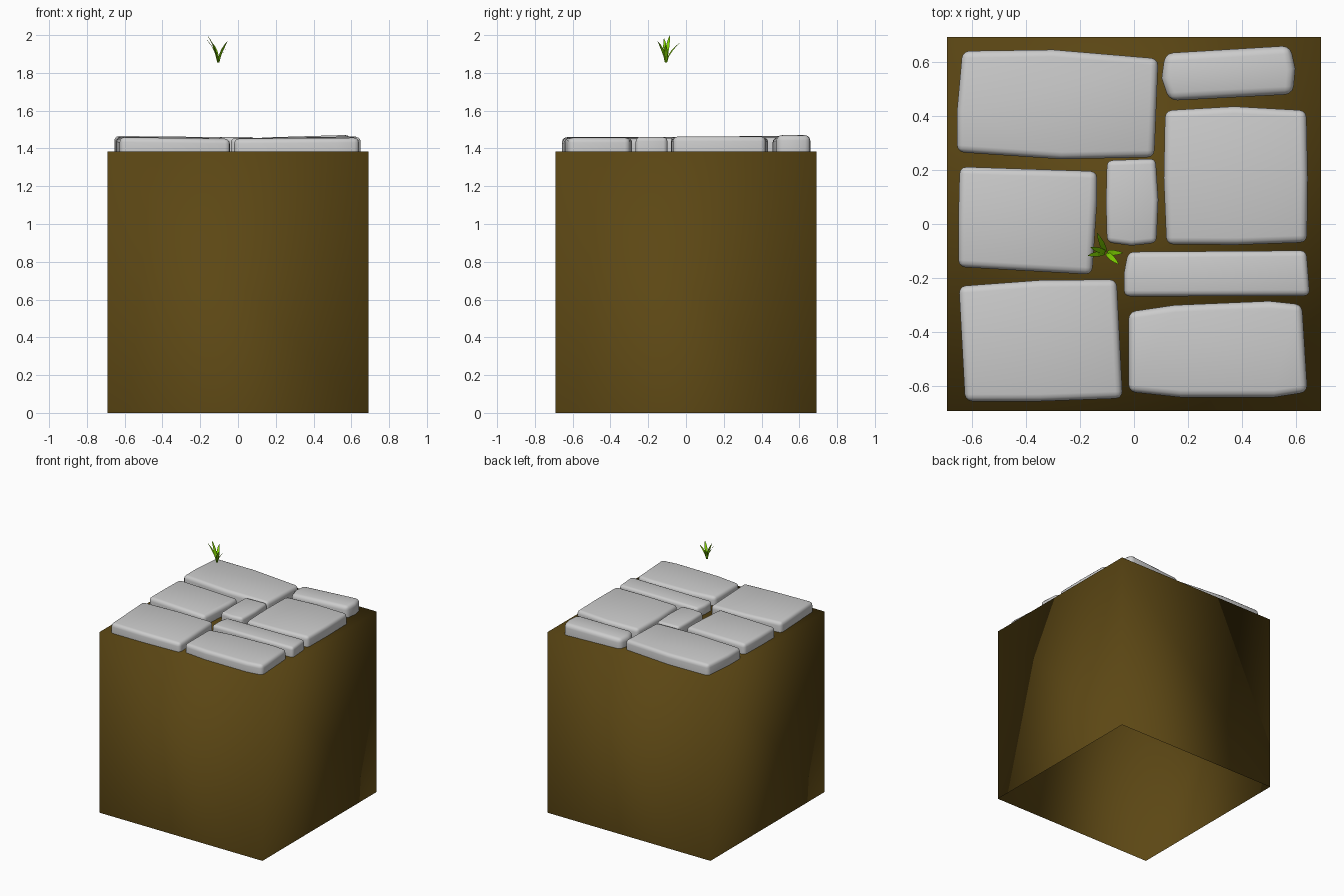
import bpy, bmesh, math
from mathutils import Vector

if "Cube" in bpy.data.objects:
    bpy.data.objects.remove(bpy.data.objects["Cube"])

TOP = 1.385   # top of the earth block


def material(name, rgb):
    m = bpy.data.materials.new(name)
    m.diffuse_color = (*rgb, 1)
    m.use_nodes = True
    m.node_tree.nodes["Principled BSDF"].inputs["Base Color"].default_value = m.diffuse_color
    return m


def add_object(name, bm, mat=None):
    me = bpy.data.meshes.new(name)
    bm.to_mesh(me)
    bm.free()
    ob = bpy.data.objects.new(name, me)
    bpy.context.collection.objects.link(ob)
    if mat:
        me.materials.append(mat)
    return ob


def smooth(ob, angle):
    bpy.ops.object.select_all(action='DESELECT')
    ob.select_set(True)
    bpy.context.view_layer.objects.active = ob
    bpy.ops.object.shade_smooth_by_angle(angle=math.radians(angle))


# Earth block: smooth-shaded cube, open at the bottom
bm = bmesh.new()
bmesh.ops.create_cube(bm, size=1)
for v in bm.verts:
    v.co = Vector((v.co.x * 1.384, v.co.y * 1.384, (v.co.z + 0.5) * TOP))
bottom = [f for f in bm.faces if f.calc_center_median().z < 0.01]
bmesh.ops.delete(bm, geom=bottom, context='FACES')
for f in bm.faces:
    f.smooth = True
add_object("earth_block", bm, material("earth", (0.107, 0.063, 0.007)))


def stone(name, outline, z_left, z_right, bevel=0.026):
    """Extruded slab with a tilted top, rounded upper rim and rounded corners."""
    bm = bmesh.new()
    x0, x1 = min(p[0] for p in outline), max(p[0] for p in outline)
    low = [bm.verts.new((x, y, TOP)) for x, y in outline]
    high = [bm.verts.new((x, y, z_left + (z_right - z_left) * (x - x0) / (x1 - x0)))
            for x, y in outline]
    n = len(outline)
    bm.faces.new(low)
    bm.faces.new(high)
    for i in range(n):
        j = (i + 1) % n
        bm.faces.new((low[i], low[j], high[j], high[i]))
    bmesh.ops.recalc_face_normals(bm, faces=bm.faces)
    rim = [e for e in bm.edges if not all(v in low for v in e.verts)
           and e.calc_face_angle(0) > math.radians(35)]
    bmesh.ops.bevel(bm, geom=rim, offset=bevel, segments=3, profile=0.5,
                    affect='EDGES', clamp_overlap=True)
    smooth(add_object(name, bm), 40)


# Paving stones: outline, top height at the left and right ends
stone("stone_back_left", [(-.635, .64), (-.3, .645), (.09, .612), (.075, .247),
                          (-.27, .24), (-.655, .266), (-.655, .42)], 1.466, 1.458)
stone("stone_back_right", [(.115, .632), (.578, .66), (.597, .575), (.588, .48),
                           (.13, .456), (.102, .54)], 1.457, 1.472, 0.03)
stone("stone_right", [(.115, .42), (.37, .435), (.638, .42), (.643, .17), (.64, -.068),
                      (.38, -.077), (.12, -.076), (.11, .17)], 1.455, 1.464)
stone("stone_left", [(-.645, .212), (-.136, .195), (-.136, .09), (-.155, -.187),
                     (-.65, -.159), (-.65, .02)], 1.462, 1.456)
stone("stone_middle", [(-.1, .235), (.08, .242), (.09, .09), (.083, -.07),
                       (-.01, -.08), (-.1, -.068), (-.104, .08)], 1.46, 1.46, 0.02)
stone("stone_strip", [(-.022, -.103), (.638, -.098), (.651, -.266), (-.037, -.268),
                      (-.037, -.18)], 1.455, 1.46, 0.022)
stone("stone_front_left", [(-.648, -.23), (-.35, -.208), (-.064, -.205), (-.042, -.645),
                           (-.35, -.656), (-.625, -.656)], 1.46, 1.451)
stone("stone_front_right", [(-.02, -.325), (.15, -.3), (.5, -.285), (.622, -.298), (.642, -.622),
                            (.52, -.641), (.17, -.641), (-.02, -.621)], 1.452, 1.457)

# Floating grass tuft: curved tapering blades from a shared root, facing outward
bm = bmesh.new()
root = Vector((-.104, -.106, 1.855))
tips = [(-.137, -.032, 1.96), (-.173, -.117, 1.985), (-.163, -.085, 2.0),
        (-.055, -.15, 1.968), (-.04, -.107, 1.95)]
for tip in tips:
    d = Vector(tip) - root
    side = Vector((-d.y, d.x, 0)).normalized()
    start = root + Vector((d.x, d.y, 0)) * 0.05
    prev = None
    for t, half in ((0, .005), (.3, .009), (.6, .010), (.85, .006), (1, 0)):
        c = start + Vector((d.x, d.y, 0)) * 0.95 * t ** 1.8 + Vector((0, 0, d.z * t))
        row = [bm.verts.new(c - side * half), bm.verts.new(c + side * half)] if half \
            else [bm.verts.new(c)]
        if prev:
            bm.faces.new([prev[0], prev[1]] + row[::-1])
        prev = row
add_object("grass_tuft", bm, material("grass", (0.2, 0.6, 0.0)))
